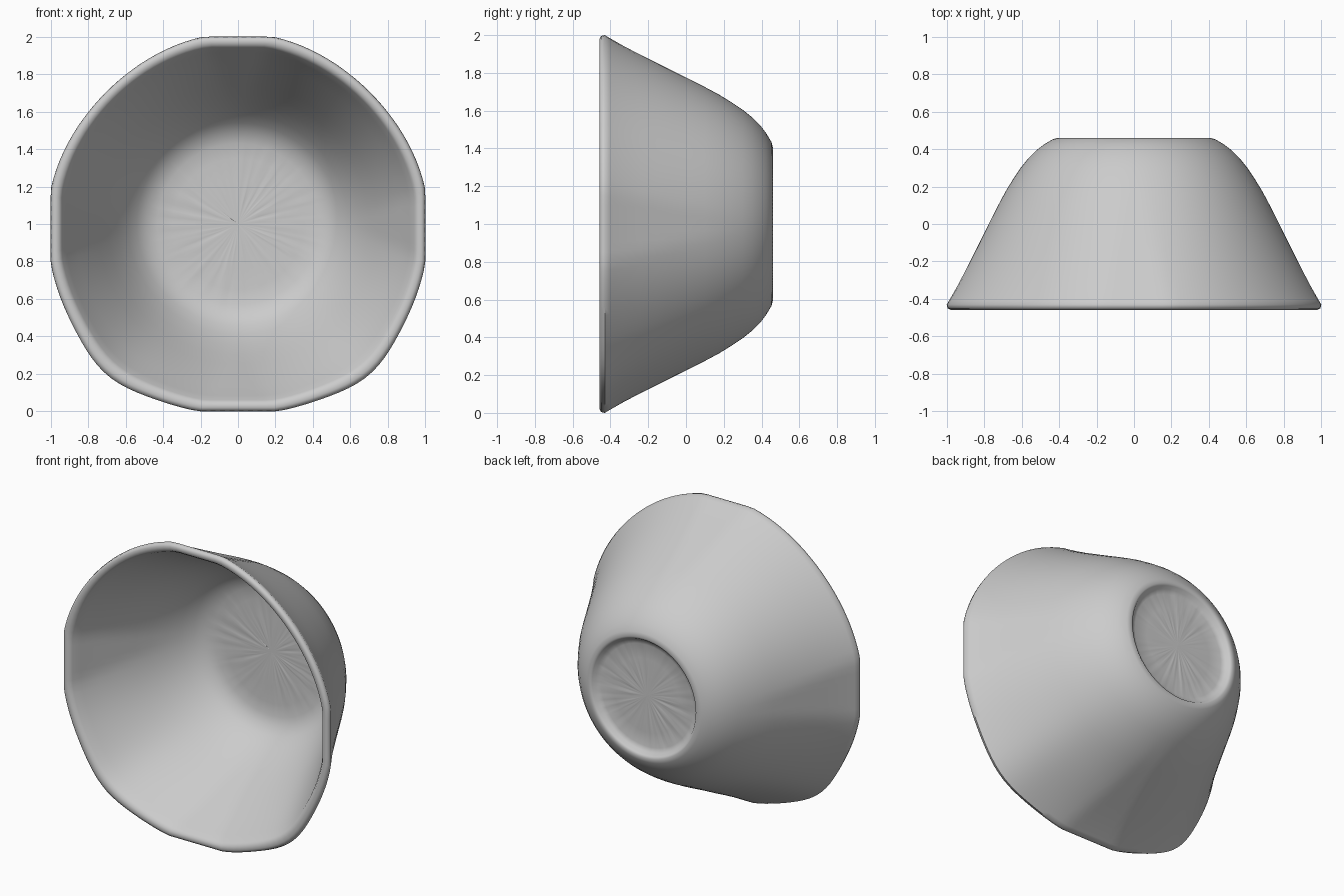
import bpy, bmesh, math, random

if "Cube" in bpy.data.objects:
    bpy.data.objects.remove(bpy.data.objects["Cube"])

random.seed(4)
SIDES = 128

# Profile (radius, y): recessed foot, outer wall, rim, inner wall, floor
outer = [(0.12, 0.42), (0.25, 0.42), (0.345, 0.42), (0.375, 0.43), (0.39, 0.452), (0.405, 0.46),
         (0.435, 0.452), (0.48, 0.425), (0.52, 0.395), (0.565, 0.35), (0.605, 0.30),
         (0.645, 0.24), (0.685, 0.175), (0.725, 0.10), (0.765, 0.02), (0.805, -0.06),
         (0.85, -0.15), (0.895, -0.24), (0.945, -0.335), (0.985, -0.405),
         (1.0, -0.43), (0.995, -0.45), (0.98, -0.458)]
inner = [(0.955, -0.455), (0.94, -0.435), (0.915, -0.38), (0.86, -0.27), (0.80, -0.15),
         (0.745, -0.04), (0.695, 0.06), (0.645, 0.15), (0.59, 0.235), (0.54, 0.295),
         (0.49, 0.335), (0.43, 0.355), (0.35, 0.36), (0.24, 0.36), (0.12, 0.36)]


def warp(a, r):
    """Slightly squared rim with two bulges at the lower corners."""
    k = max(0.0, (r - 0.6) / 0.4) ** 1.5
    bump = sum(math.exp(-((math.degrees(a) - c) / 13) ** 2) for c in (229, 311))
    square = 0.012 * (1 - math.cos(4 * a)) * (-1 if math.sin(a) > 0 else 0.5)
    rr = r * (1 + k * (0.02 + square + 0.035 * bump))
    x, z = rr * math.cos(a), rr * math.sin(a)
    lim = max(r, 0.0)
    return max(-lim, min(lim, x)), max(-lim, min(lim, z)) + 1.0


# Bowl shell
bm = bmesh.new()
rings = []
for r, y in outer + inner:
    ring = []
    for i in range(SIDES):
        x, z = warp(2 * math.pi * i / SIDES, r)
        rough = random.uniform(-0.002, 0.002) if r < 0.36 else 0
        ring.append(bm.verts.new((x, y + rough, z)))
    rings.append(ring)
for a, b in zip(rings, rings[1:]):
    for i in range(SIDES):
        j = (i + 1) % SIDES
        bm.faces.new((a[i], a[j], b[j], b[i]))

# Close the foot and the floor
for ring, y in ((rings[0], 0.42), (rings[-1], 0.36)):
    c = bm.verts.new((0, y, 1))
    for i in range(SIDES):
        bm.faces.new((ring[i], ring[(i + 1) % SIDES], c))
bmesh.ops.recalc_face_normals(bm, faces=bm.faces)

mesh = bpy.data.meshes.new("bowl")
bm.to_mesh(mesh)
bm.free()
bowl = bpy.data.objects.new("bowl", mesh)
bpy.context.collection.objects.link(bowl)
bpy.context.view_layer.objects.active = bowl
bowl.select_set(True)
bpy.ops.object.shade_smooth_by_angle(angle=math.radians(50))
